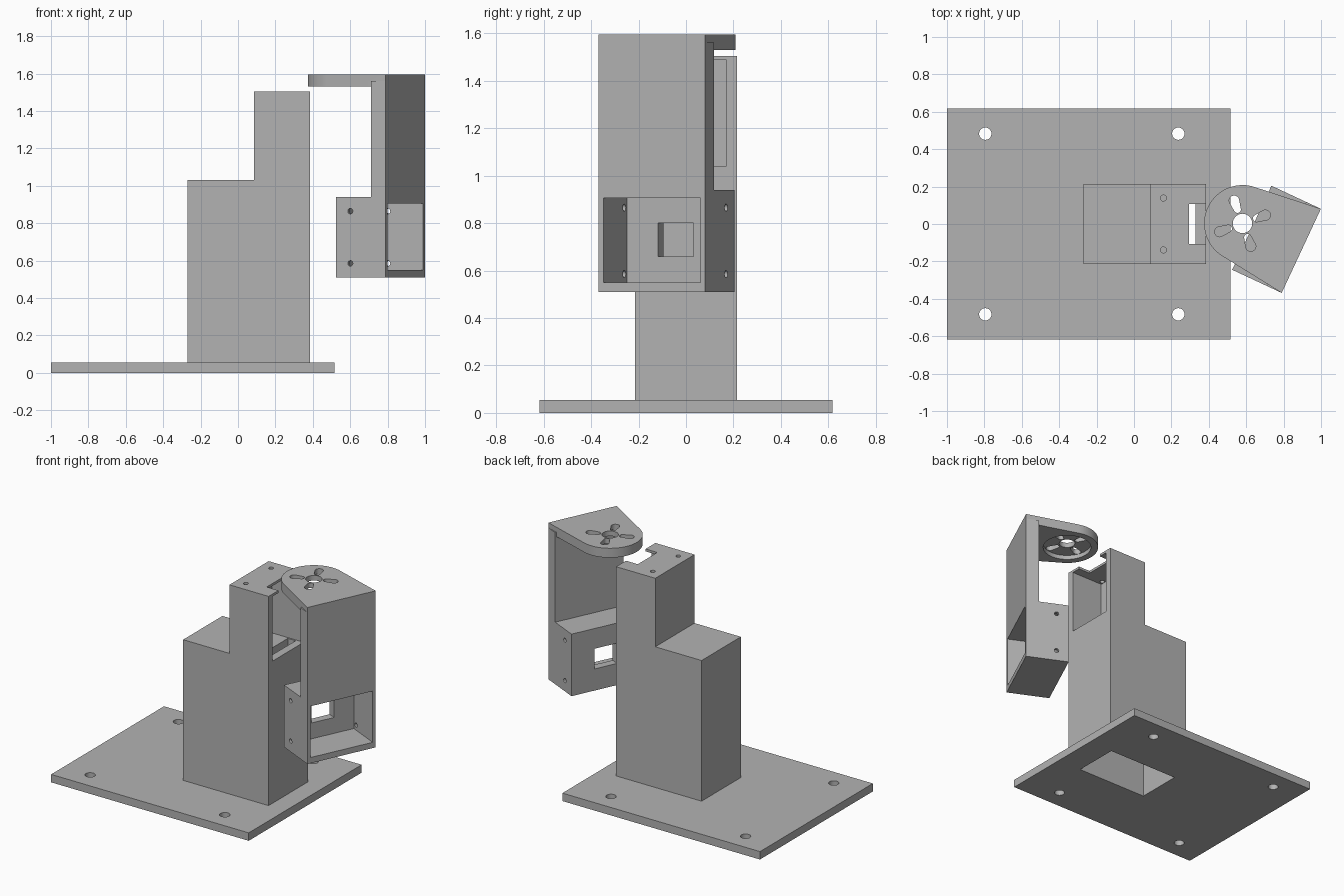
import bpy, bmesh
from math import sin, cos, pi, radians, atan2, acos, hypot
from mathutils import Matrix, Vector

cube = bpy.data.objects.get("Cube")
if cube:
    bpy.data.objects.remove(cube, do_unlink=True)

GREY = (0.45, 0.45, 0.45, 1)
mat = bpy.data.materials.new("plain grey")
mat.use_nodes = True
mat.diffuse_color = GREY
mat.node_tree.nodes["Principled BSDF"].inputs["Base Color"].default_value = GREY


def prism(name, pts, a, b, axis="z"):
    """Extrude a 2D outline from a to b; axis y takes (x, z) points, axis z takes (x, y)."""
    place = (lambda p, h: (p[0], p[1], h)) if axis == "z" else (lambda p, h: (p[0], h, p[1]))
    bm = bmesh.new()
    face = bm.faces.new([bm.verts.new(place(p, a)) for p in pts])
    top = bmesh.ops.extrude_face_region(bm, geom=[face])["geom"]
    verts = [g for g in top if isinstance(g, bmesh.types.BMVert)]
    bmesh.ops.translate(bm, verts=verts, vec=Vector(place((0, 0), b - a)))
    bmesh.ops.recalc_face_normals(bm, faces=bm.faces)
    mesh = bpy.data.meshes.new(name)
    bm.to_mesh(mesh)
    bm.free()
    mesh.materials.append(mat)
    obj = bpy.data.objects.new(name, mesh)
    bpy.context.collection.objects.link(obj)
    return obj


def block(name, x0, x1, y0, y1, z0, z1):
    return prism(name, [(x0, y0), (x1, y0), (x1, y1), (x0, y1)], z0, z1)


def arc(cx, cy, r, start=0, end=2 * pi, n=32):
    closed = abs(end - start - 2 * pi) < 1e-6
    steps = n if closed else n - 1
    return [(cx + r * cos(start + (end - start) * i / steps),
             cy + r * sin(start + (end - start) * i / steps)) for i in range(n)]


def combine(obj, others, operation="DIFFERENCE"):
    """Apply booleans and discard the helper solids."""
    bpy.context.view_layer.objects.active = obj
    for other in others:
        mod = obj.modifiers.new("cut", "BOOLEAN")
        mod.operation, mod.solver, mod.object = operation, "EXACT", other
        bpy.ops.object.modifier_apply(modifier=mod.name)
        bpy.data.objects.remove(other, do_unlink=True)


def finish(obj):
    bpy.ops.object.select_all(action="DESELECT")
    obj.select_set(True)
    bpy.context.view_layer.objects.active = obj
    bpy.ops.object.shade_smooth_by_angle(angle=radians(30))


# Base plate with corner holes and an opening under the tower
PLATE = 0.055
base = block("base_plate", -1, 0.515, -0.618, 0.618, 0, PLATE)
cuts = [block("opening", -0.215, 0.33, -0.16, 0.16, -1, 1)]
for x in (-0.795, 0.237):
    for y in (-0.483, 0.483):
        cuts.append(prism("hole", arc(x, y, 0.033), -1, 1))
combine(base, cuts)
finish(base)

# Hollow stepped tower with an open-fronted upper housing
tower = prism("stepped_tower", [(-0.27, PLATE), (0.385, PLATE), (0.385, 1.505),
                                (0.085, 1.505), (0.085, 1.03), (-0.27, 1.03)],
              -0.215, 0.215, "y")
cuts = [block("lower_cavity", -0.215, 0.33, -0.16, 0.16, 0, 0.975),
        block("upper_cavity", 0.14, 0.5, -0.17, 0.17, 1.04, 1.488),
        block("floor_slot", 0.27, 0.33, -0.16, 0.16, 0.9, 1.1),
        block("top_notch", 0.295, 0.5, -0.107, 0.107, 1.4, 1.6)]
for y in (-0.139, 0.139):
    cuts.append(prism("screw_hole", arc(0.157, y, 0.016, n=20), 1.4, 1.6))
combine(tower, cuts)
finish(tower)

# Swivel bracket, built around its pivot: lower box, upright arm and rounded top
END, HALF, R = 0.347, 0.248, 0.205
bracket = prism("swivel_bracket", [(0.055, 0.51), (END, 0.51), (END, 1.56), (0.26, 1.56),
                                   (0.26, 0.94), (0.055, 0.94)], -HALF, HALF, "y")
tangent = atan2(HALF, END) + acos(R / hypot(HALF, END))
outline = [(END, -HALF), (END, HALF)] + arc(0, 0, R, tangent, 2 * pi - tangent, 40)
combine(bracket, [prism("top", outline, 1.53, 1.595)], "UNION")

# Box pocket, window, side screw holes, and horn recess with cross slots
cuts = [block("pocket", 0.11, 0.5, -0.226, 0.226, 0.55, 0.905),
        block("window", 0, 0.2, -0.082, 0.082, 0.66, 0.8),
        prism("horn_recess", arc(0, 0, 0.158, n=48), 1.5, 1.56),
        prism("centre_hole", arc(0, 0, 0.052), 1.4, 1.7)]
for z in (0.585, 0.865):
    cuts.append(prism("side_hole", arc(0.138, z, 0.015, n=20), -0.5, 0.5, "y"))
for k in range(4):
    slot = prism("slot", arc(0.13, 0, 0.027, -pi / 2, pi / 2, 12)
                 + arc(0.08, 0, 0.019, pi / 2, 1.5 * pi, 12), 1.4, 1.7)
    slot.data.transform(Matrix.Rotation(pi / 4 + k * pi / 2, 4, "Z"))
    cuts.append(slot)
combine(bracket, cuts)
bracket.data.transform(Matrix.Translation((0.58, 0.003, 0)) @ Matrix.Rotation(radians(-25), 4, "Z"))
finish(bracket)
